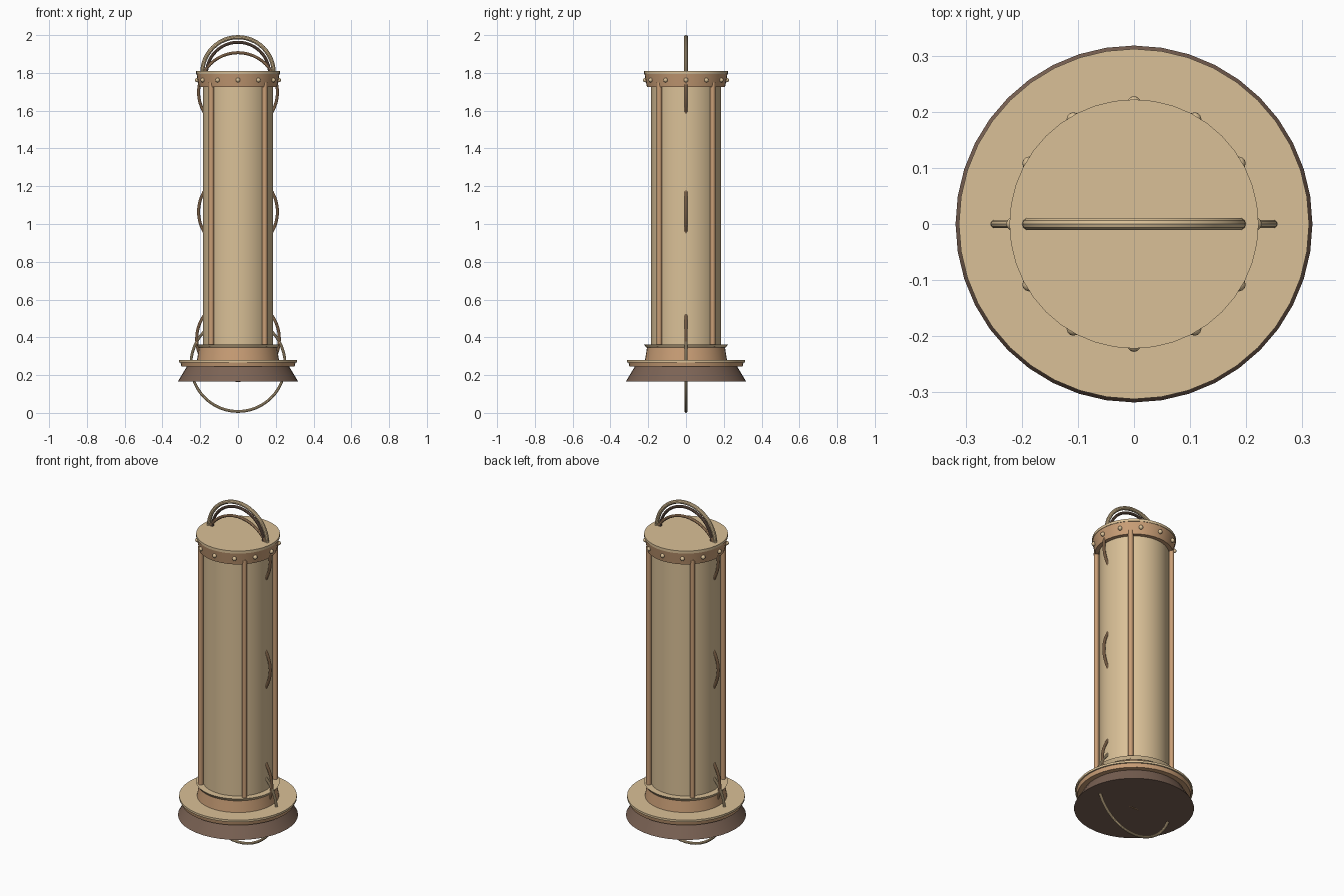
import bpy, bmesh, math

if "Cube" in bpy.data.objects:
    bpy.data.objects.remove(bpy.data.objects["Cube"])

def material(name, rgb):
    m = bpy.data.materials.new(name)
    m.diffuse_color = (*rgb, 1)
    m.use_nodes = True
    m.node_tree.nodes["Principled BSDF"].inputs["Base Color"].default_value = m.diffuse_color
    return m

TAN = material("tan", (0.70, 0.53, 0.31))
COPPER = material("copper", (0.58, 0.34, 0.18))
DARK = material("dark_brown", (0.20, 0.125, 0.09))

def finish(name, mat):
    ob = bpy.context.object
    ob.name = name
    ob.data.materials.append(mat)
    bpy.ops.object.shade_smooth_by_angle(angle=math.radians(35))
    return ob

def lathe(name, r1, z1, r2, z2, mat, sides=40):
    """Capped cylinder or cone frustum on the z axis."""
    bpy.ops.mesh.primitive_cone_add(vertices=sides, radius1=r1, radius2=r2,
                                    depth=z2 - z1, location=(0, 0, (z1 + z2) / 2))
    return finish(name, mat)

def ring(name, outer, minor, z, mat):
    """Upright ring in the xz plane."""
    bpy.ops.mesh.primitive_torus_add(major_radius=outer - minor, minor_radius=minor,
                                     major_segments=48, minor_segments=10,
                                     location=(0, 0, z), rotation=(math.pi / 2, 0, 0))
    return finish(name, mat)

# stepped base
lathe("base_skirt", 0.318, 0.167, 0.268, 0.25, DARK)
lathe("base_disc", 0.30, 0.245, 0.305, 0.27, COPPER)
lathe("base_disc_lip", 0.312, 0.268, 0.312, 0.28, TAN)
lathe("lower_collar", 0.218, 0.275, 0.206, 0.348, COPPER)
lathe("lower_collar_lip", 0.21, 0.345, 0.222, 0.362, TAN)

# main body and top cap
lathe("body", 0.185, 0.35, 0.185, 1.76, TAN, 48)
lathe("upper_collar", 0.207, 1.725, 0.22, 1.797, COPPER)
lathe("top_lid", 0.222, 1.795, 0.222, 1.81, TAN)

# four corner rods
for i in range(4):
    a = math.radians(45 + 90 * i)
    bpy.ops.mesh.primitive_cylinder_add(vertices=12, radius=0.014, depth=1.40,
        location=(0.2 * math.cos(a), 0.2 * math.sin(a), 1.05))
    finish(f"rod_{i + 1}", COPPER)

# studs round the upper collar
for i in range(12):
    a = math.radians(30 * i)
    bpy.ops.mesh.primitive_uv_sphere_add(segments=12, ring_count=8, radius=0.012,
        location=(0.216 * math.cos(a), 0.216 * math.sin(a), 1.762))
    finish(f"stud_{i + 1}", TAN)

# rings passing through the body, showing as side loops
ring("upper_side_ring", 0.217, 0.008, 1.698, COPPER)
ring("middle_side_ring", 0.217, 0.008, 1.065, COPPER)
ring("lower_side_ring", 0.227, 0.008, 0.391, COPPER)

# hanging ring below and carry handles on top
ring("bottom_ring", 0.257, 0.0075, 0.257, TAN)
ring("carry_handle", 0.20, 0.011, 1.80, TAN)
ring("inner_handle", 0.175, 0.008, 1.795, DARK)
